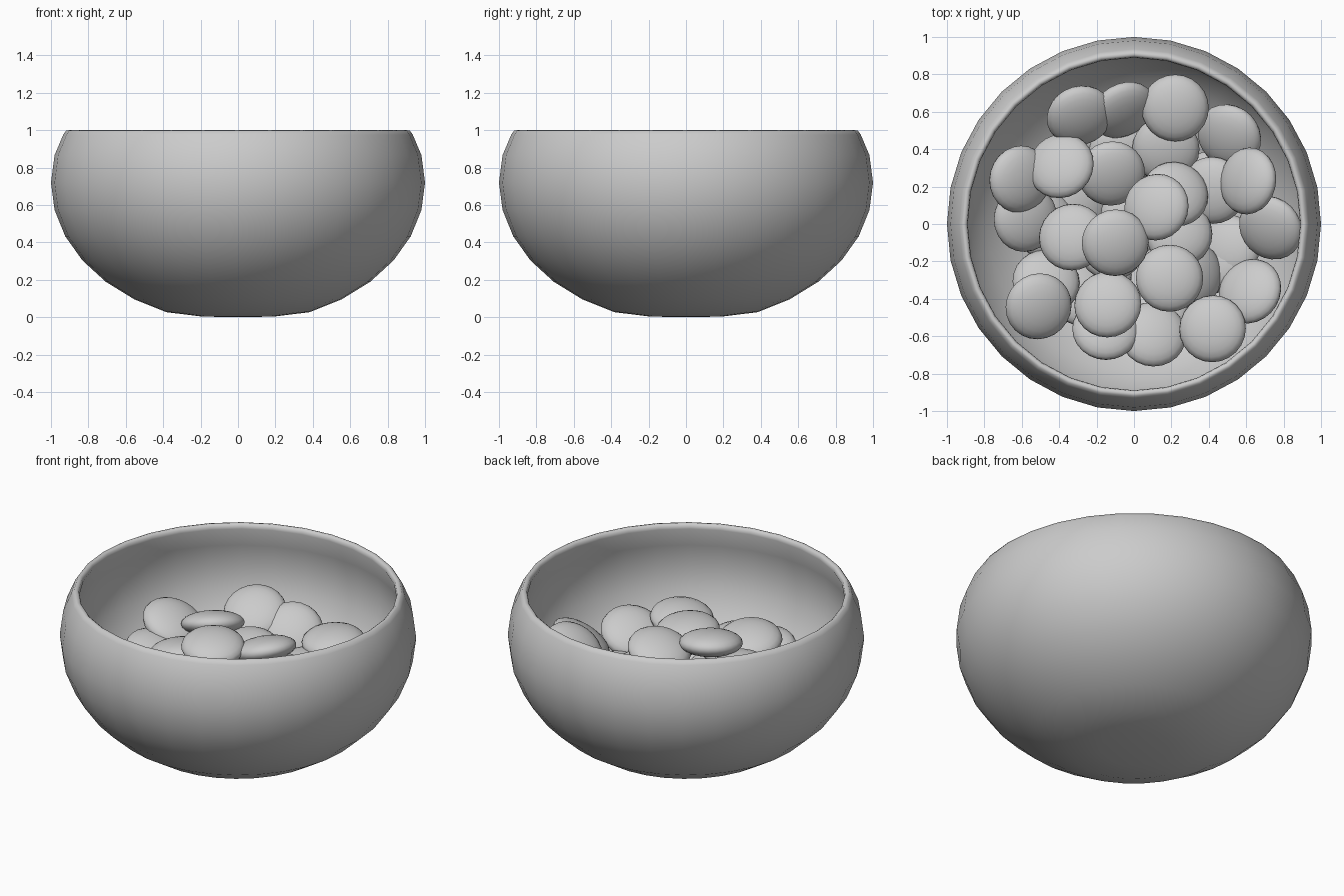
import bpy, bmesh, math
from mathutils import Vector, Matrix

if "Cube" in bpy.data.objects:
    bpy.data.objects.remove(bpy.data.objects["Cube"])


def finish(bm, name):
    bmesh.ops.recalc_face_normals(bm, faces=bm.faces)
    for f in bm.faces:
        f.smooth = True
    me = bpy.data.meshes.new(name)
    bm.to_mesh(me)
    bm.free()
    ob = bpy.data.objects.new(name, me)
    bpy.context.collection.objects.link(ob)
    return ob


# Bowl: squashed sphere arcs (outer then inner), flat foot, rounded rim
def arc(r, h, lo, hi):
    return [(r * math.cos(a), 0.72 + h * math.sin(a))
            for a in (math.radians(11.25 * i) for i in range(lo, hi + 1))]


outer = [(0, 0), (0.195, 0.004)] + arc(1.0, 0.75, -6, 1) + [(0.935, 0.975)]
rim = [(0.92, 0.997), (0.905, 1.0), (0.893, 0.99), (0.889, 0.97)]
inner = arc(0.945, 0.68, -7, 1)[::-1] + [(0, 0.05)]
bm = bmesh.new()
pts = [bm.verts.new((r, 0, z)) for r, z in outer + rim + inner]
edges = [bm.edges.new(p) for p in zip(pts, pts[1:])]
bmesh.ops.spin(bm, geom=pts + edges, cent=(0, 0, 0), axis=(0, 0, 1),
               angle=2 * math.pi, steps=32, use_duplicate=False)
bmesh.ops.remove_doubles(bm, verts=bm.verts, dist=1e-4)
finish(bm, "bowl")


# Sweets: flattened spheres given by centre and lean (x, y of the normal)
def sweet(i, x, y, z, nx, ny):
    n = Vector((nx, ny, math.sqrt(max(0.05, 1 - nx * nx - ny * ny))))
    bm = bmesh.new()
    bmesh.ops.create_uvsphere(bm, u_segments=24, v_segments=12, radius=1)
    rot = Vector((0, 0, 1)).rotation_difference(n).to_matrix().to_4x4()
    bm.transform(Matrix.Translation((x, y, z)) @ rot @ Matrix.Diagonal((0.18, 0.18, 0.072, 1)))
    finish(bm, f"sweet_{i:02d}")


visible = [
    (.12, .09, .64, -.3, .15), (-.10, -.10, .67, .1, -.15),
    (.22, .62, .51, 0, -.1), (-.29, .58, .57, .2, -.5),
    (-.39, .31, .58, -.25, .3), (.61, .23, .565, -.6, .1),
    (.19, -.29, .60, 0, .1), (-.14, -.43, .575, -.1, .2),
    (-.51, -.44, .50, .2, -.2), (.42, -.56, .51, -.15, .1),
    (.73, -.02, .50, -.38, -.35), (.62, -.36, .445, -.4, .3),
    (.10, -.59, .43, .1, .3), (-.15, -.56, .46, 0, .4),
    (-.61, .24, .55, .45, -.1), (-.58, .03, .46, .35, -.1),
    (-.33, -.07, .57, -.15, .15), (-.12, .27, .50, .1, -.3),
    (.22, .16, .52, .2, .3)]
second_layer = [
    (.17, .40, .42, 0, -.2), (.51, .47, .43, -.35, -.35),
    (.42, .18, .42, -.2, -.1), (-.06, .61, .50, .35, -.6),
    (-.47, -.31, .38, .1, .3), (.24, -.05, .46, .1, .2),
    (.31, -.27, .42, .5, 0), (.50, -.13, .31, -.3, .1),
    (-.07, .37, .33, 0, -.2), (-.12, -.12, .44, 0, .1)]
# Hidden bottom layers follow the curve of the bowl
hidden = [(0, 0, .135, 0, 0), (0, .04, .29, .1, 0)]
for count, r, z, lean in ((5, .33, .19, .25), (7, .47, .29, .4)):
    for k in range(count):
        a = 2 * math.pi * k / count + r
        c, s = math.cos(a), math.sin(a)
        hidden.append((r * c, r * s, z, -lean * c, -lean * s))

for i, data in enumerate(visible + second_layer + hidden):
    sweet(i, *data)
